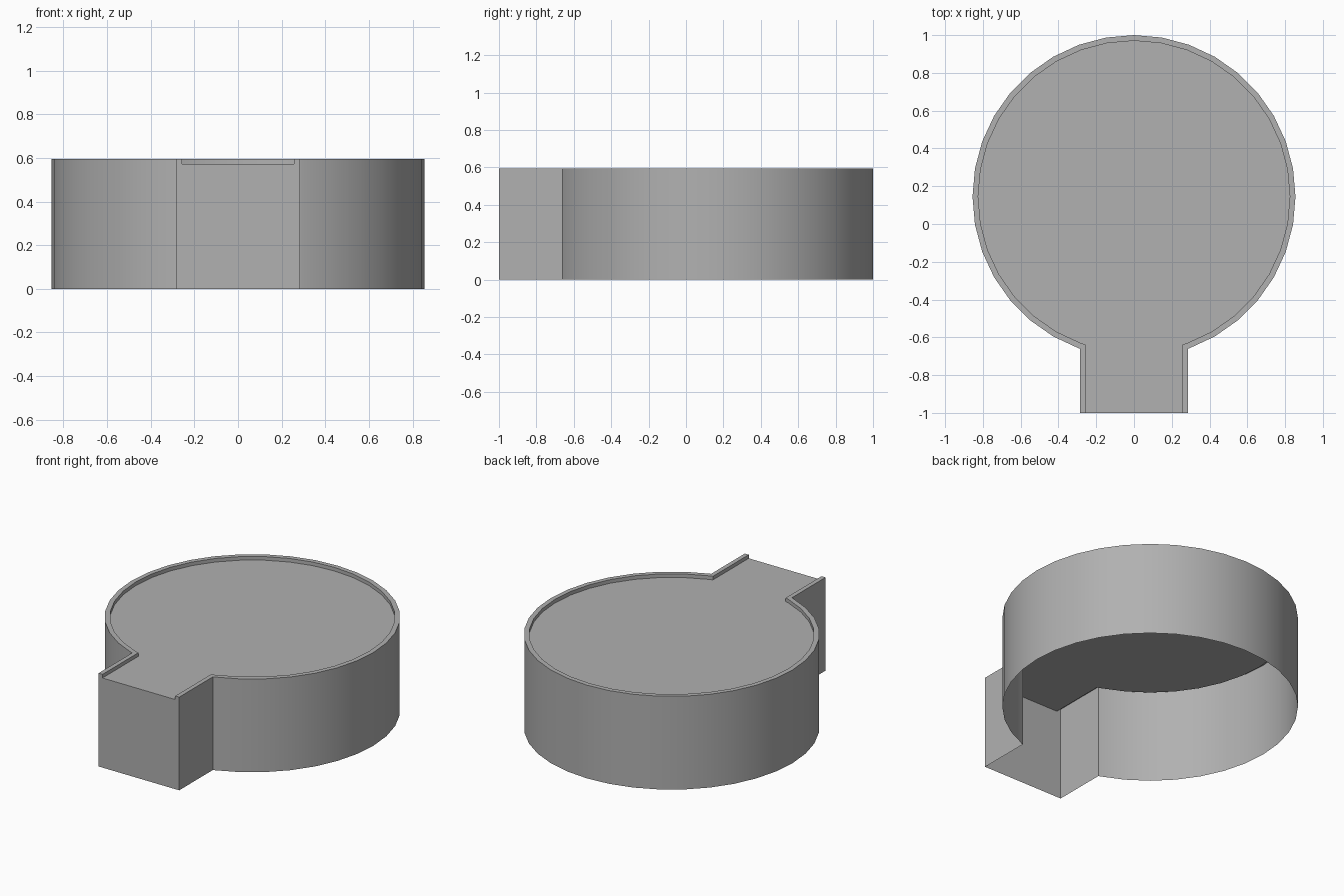
import bpy
from math import sin, cos, radians, sqrt

if "Cube" in bpy.data.objects:
    bpy.data.objects.remove(bpy.data.objects["Cube"])

TOP, FLOOR = 0.595, 0.572      # rim height and recessed floor height
CY, FRONT = 0.145, -1.0        # centre of the round part, front end of the neck

grey = bpy.data.materials.new("dark_grey")
grey.diffuse_color = (0.44, 0.44, 0.44, 1)
grey.use_nodes = True
grey.node_tree.nodes["Principled BSDF"].inputs["Base Color"].default_value = grey.diffuse_color


def outline(r, w):
    """Keyhole outline, counter-clockwise from the right front corner to the left one."""
    neck_y = CY - sqrt((r * cos(radians(5))) ** 2 - w * w) - 0.003
    arc = [(r * cos(radians(a)), CY + r * sin(radians(a))) for a in range(-70, 251, 10)]
    return [(w, FRONT), (w, neck_y)] + arc + [(-w, neck_y), (-w, FRONT)]


def at(points, z):
    return [(x, y, z) for x, y in points]


def strip(n, a, b):
    """Quads joining two consecutive rows of n vertices that start at a and b."""
    return [(a + i, a + i + 1, b + i + 1, b + i) for i in range(n - 1)]


def build(name, verts, faces):
    mesh = bpy.data.meshes.new(name)
    mesh.from_pydata(verts, [], faces)
    mesh.update()
    mesh.materials.append(grey)
    obj = bpy.data.objects.new(name, mesh)
    bpy.context.collection.objects.link(obj)
    bpy.ops.object.select_all(action='DESELECT')
    obj.select_set(True)
    bpy.context.view_layer.objects.active = obj
    bpy.ops.object.shade_smooth_by_angle(angle=radians(30))
    return obj


outer = outline(0.855, 0.285)
inner = outline(0.825, 0.257)
n = len(outer)

# Thin outer wall, open underneath
build("outer_wall", at(outer, 0) + at(outer, TOP), strip(n, 0, n))

# Front end panel with a shallow notch between the rims
xo, xi = outer[0][0], inner[0][0]
profile = [(-xo, 0), (xo, 0), (xo, TOP), (xi, TOP),
           (xi, FLOOR), (-xi, FLOOR), (-xi, TOP), (-xo, TOP)]
build("front_panel", [(x, FRONT, z) for x, z in profile], [range(8)])

# Raised rim: flat top and the small step down to the floor
build("rim", at(outer, TOP) + at(inner, TOP) + at(inner, FLOOR),
      strip(n, 0, n) + strip(n, n, 2 * n))

# Recessed floor
build("floor", at(inner, FLOOR), [range(n)])
